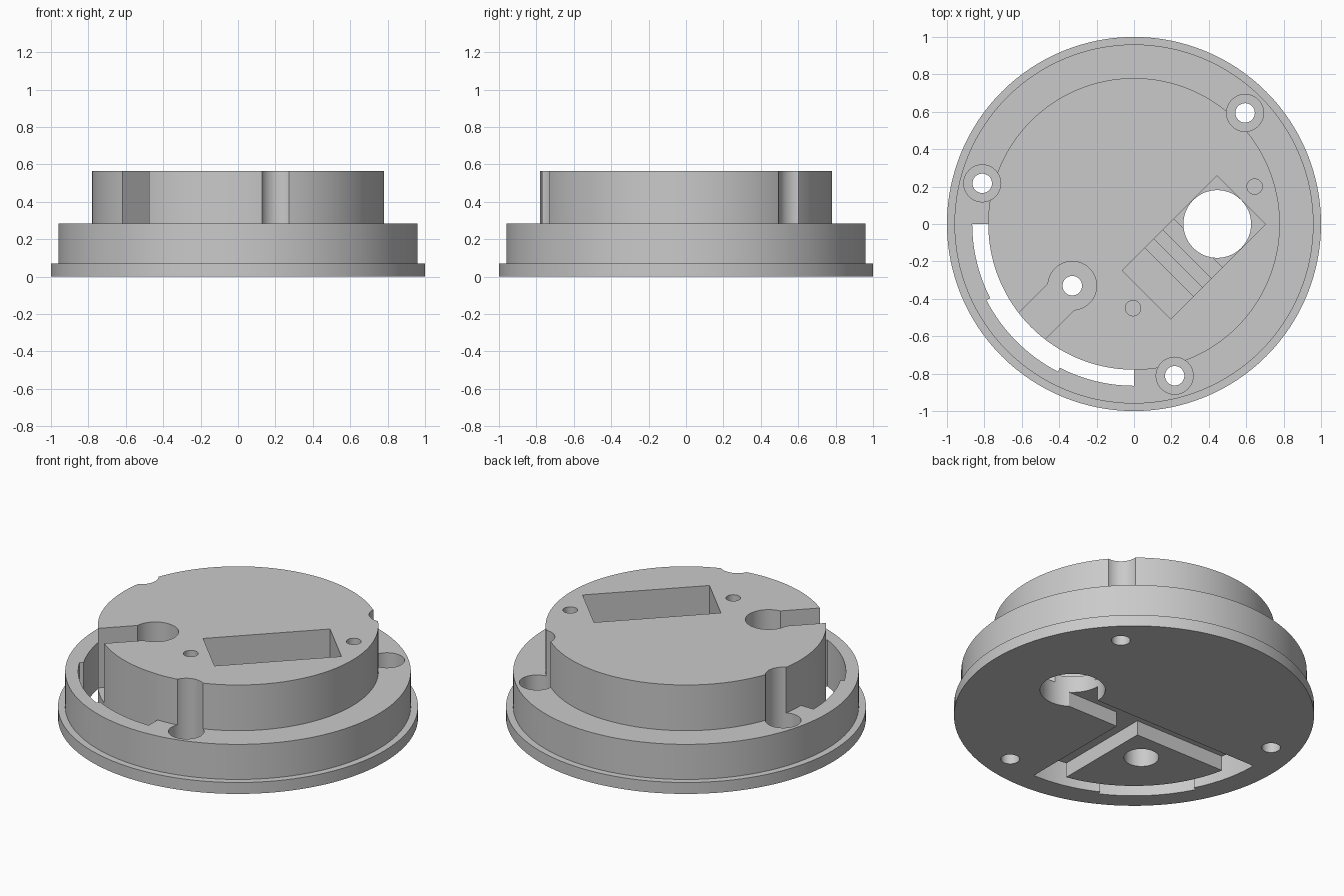
import bpy, bmesh, math
from mathutils import Matrix

cube = bpy.data.objects.get("Cube")
if cube:
    bpy.data.objects.remove(cube, do_unlink=True)

grey = bpy.data.materials.new("plain grey")
grey.use_nodes = True
colour = (0.59, 0.59, 0.59, 1)
grey.diffuse_color = colour
grey.node_tree.nodes["Principled BSDF"].inputs["Base Color"].default_value = colour

TOP = 0.565     # top of the raised plug
RIM = 0.285     # top of the ring
OVER = 0.7      # cutters overshoot to this height
UNDER = -0.1


def arc(r, start, end, n, cx=0, cy=0):
    """Points along an arc, in degrees."""
    angles = [math.radians(start + (end - start) * i / n) for i in range(n + 1)]
    return [(cx + r * math.cos(a), cy + r * math.sin(a)) for a in angles]


def circle(x, y, r, n=48):
    return arc(r, 0, 360, n, x, y)[:-1]


def sector(r_in, r_out, start, end, n):
    return arc(r_out, start, end, n) + arc(r_in, end, start, n)


def prism(name, outline, z0, z1, matrix=Matrix()):
    """Extrude a flat outline from z0 to z1, then place it with a matrix."""
    bm = bmesh.new()
    base = bm.faces.new([bm.verts.new((x, y, z0)) for x, y in outline])
    side = bmesh.ops.extrude_face_region(bm, geom=[base])
    lifted = [v for v in side["geom"] if isinstance(v, bmesh.types.BMVert)]
    bmesh.ops.translate(bm, vec=(0, 0, z1 - z0), verts=lifted)
    bm.transform(matrix)
    bmesh.ops.recalc_face_normals(bm, faces=bm.faces)
    mesh = bpy.data.meshes.new(name)
    bm.to_mesh(mesh)
    bm.free()
    obj = bpy.data.objects.new(name, mesh)
    bpy.context.collection.objects.link(obj)
    return obj


def diagonal(x, y):
    """Placement turned 45 degrees about a vertical axis at x, y."""
    return Matrix.Translation((x, y, 0)) @ Matrix.Rotation(math.radians(45), 4, "Z")


# Stepped round body: flange, ring and plug turned from one profile
SEGMENTS = 128
profile = [(1, 0), (1, 0.07), (0.96, 0.07), (0.96, RIM), (0.78, RIM), (0.78, TOP)]
bm = bmesh.new()
rings = [[bm.verts.new((x, y, z)) for x, y in circle(0, 0, r, SEGMENTS)] for r, z in profile]
for low, high in zip(rings, rings[1:]):
    for i in range(SEGMENTS):
        j = (i + 1) % SEGMENTS
        bm.faces.new((low[i], low[j], high[j], high[i]))
bm.faces.new(rings[0][::-1])
bm.faces.new(rings[-1])
mesh = bpy.data.meshes.new("round_base")
bm.to_mesh(mesh)
bm.free()
body = bpy.data.objects.new("round_base", mesh)
bpy.context.collection.objects.link(body)
mesh.materials.append(grey)

cutters = []


def cut(*args):
    cutters.append(prism(*args))


# Three counterbored mounting holes, evenly spaced
for x, y in arc(0.84, 45, 285, 2):
    cut("mount_counterbore", circle(x, y, 0.099), 0.14, OVER)
    cut("mount_hole", circle(x, y, 0.052, 32), UNDER, 0.2)

# Curved through slot with a wider middle
cut("curved_slot", sector(0.779, 0.865, 180, 270, 32), UNDER, OVER)
cut("slot_notch", sector(0.8, 0.888, 207.3, 242.7, 16), UNDER, OVER)

# Cable channel underneath, running around the corner block
cut("cable_channel", [(-0.82, 0), (-0.82, -0.15), (-0.15, -0.15), (-0.15, -0.82),
                      (0, -0.82), (0, -0.15), (0.445, -0.15), (0.445, 0)], UNDER, 0.09)

# Keyhole recess in the plug with its bolt hole
KEY = -0.33
cut("keyhole_round", circle(KEY, KEY, 0.13), 0.2, OVER)
cut("keyhole_channel", [(-0.385, -0.1), (0, -0.1), (0, 0.1), (-0.385, 0.1)],
    0.2, OVER, diagonal(KEY, KEY))
cut("bolt_hole", circle(KEY, KEY, 0.052, 32), UNDER, 0.3)
cut("bolt_head_recess", circle(KEY, KEY, 0.097), UNDER, 0.14)

# Connector pocket: a stair profile swept across its width
stairs = [(0.358, OVER), (-0.358, OVER)]
edge = -0.358
for i, end in enumerate([-0.186, -0.118, -0.05, 0.034, 0.358]):
    level = 0.34 - 0.05 * i
    stairs += [(edge, level), (end, level)]
    edge = end
upright = Matrix.Rotation(math.radians(90), 4, "X")
cut("connector_pocket", stairs, -0.183, 0.183, diagonal(0.32, -0.125) @ upright)
cut("cable_opening", circle(0.445, 0, 0.181, 64), UNDER, 0.3)
for x, y in [(0.645, 0.2), (-0.005, -0.45)]:
    cut("screw_pilot", circle(x, y, 0.041, 32), 0.3, OVER)

# Apply every cut in turn, then drop the cutters
bpy.context.view_layer.objects.active = body
for cutter in cutters:
    cutter.hide_render = True
    mod = body.modifiers.new(cutter.name, "BOOLEAN")
    mod.operation = "DIFFERENCE"
    mod.solver = "EXACT"
    mod.object = cutter
    bpy.ops.object.modifier_apply(modifier=mod.name)
for cutter in cutters:
    bpy.data.objects.remove(cutter, do_unlink=True)

bpy.ops.object.select_all(action="DESELECT")
body.select_set(True)
bpy.ops.object.shade_smooth_by_angle(angle=math.radians(30))
